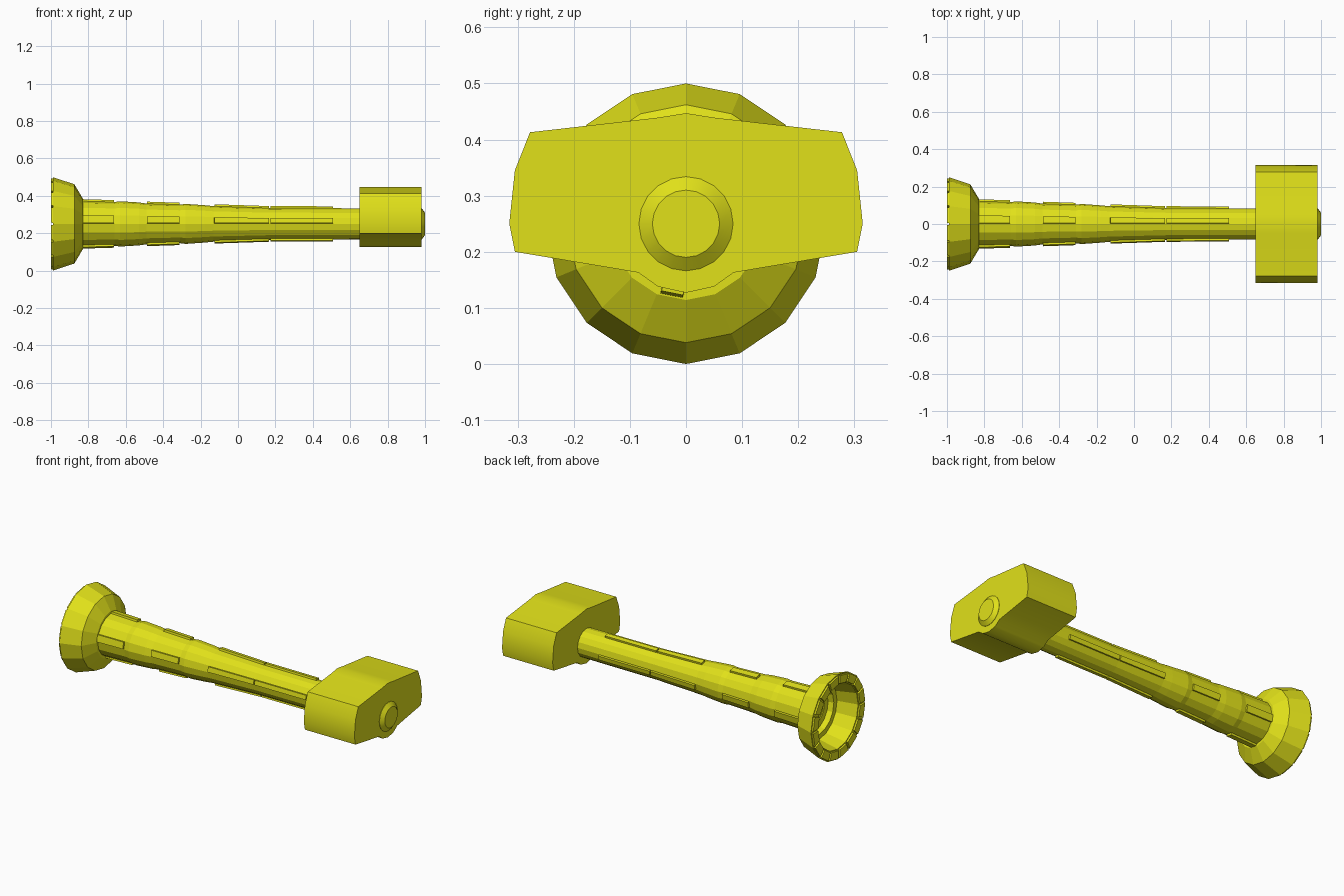
import bpy, bmesh, math

if "Cube" in bpy.data.objects:
    bpy.data.objects.remove(bpy.data.objects["Cube"])

AXIS_Z = 0.25
paint = bpy.data.materials.new("yellow")
paint.diffuse_color = (0.75, 0.75, 0.01, 1)
paint.use_nodes = True
paint.node_tree.nodes["Principled BSDF"].inputs["Base Color"].default_value = paint.diffuse_color


def finish(bm, name, smooth=None):
    mesh = bpy.data.meshes.new(name)
    bm.to_mesh(mesh)
    bm.free()
    mesh.materials.append(paint)
    ob = bpy.data.objects.new(name, mesh)
    bpy.context.collection.objects.link(ob)
    if smooth:
        bpy.ops.object.select_all(action='DESELECT')
        ob.select_set(True)
        bpy.context.view_layer.objects.active = ob
        bpy.ops.object.shade_smooth_by_angle(angle=math.radians(smooth))
    return ob


def lathe(profile, sides=16):
    """Turn (x, radius) points around the long axis; returns mesh and face bands."""
    bm = bmesh.new()
    rings = []
    for x, r in profile:
        rings.append([bm.verts.new((x, -r * math.cos(2 * math.pi * j / sides),
                                    AXIS_Z + r * math.sin(2 * math.pi * j / sides)))
                      for j in range(sides)])
    bands = [[bm.faces.new((a[j], a[(j + 1) % sides], b[(j + 1) % sides], b[j]))
              for j in range(sides)] for a, b in zip(rings, rings[1:])]
    bm.faces.new(rings[0])
    bm.faces.new(rings[-1])
    bmesh.ops.recalc_face_normals(bm, faces=bm.faces)
    return bm, bands


def raise_panels(bm, faces, margin, height):
    bmesh.ops.inset_individual(bm, faces=faces, thickness=margin, use_even_offset=True)
    bmesh.ops.inset_individual(bm, faces=faces, thickness=0.0005, depth=height)


# Hollow flared end with raised rim panels; profile runs inside to outside
bm, bands = lathe([(-0.76, 0.08), (-0.84, 0.09), (-0.84, 0.125), (-0.87, 0.135),
                   (-0.87, 0.165), (-0.99, 0.19), (-0.99, 0.25),
                   (-0.875, 0.212), (-0.83, 0.136), (-0.83, 0.08)])
raise_panels(bm, bands[5], 0.006, 0.01)
finish(bm, "flared_end")

# Tapered handle with four rows of raised grip ribs
bm, bands = lathe([(-0.835, 0.122), (-0.66, 0.117), (-0.63, 0.121), (-0.53, 0.115),
                   (-0.49, 0.109), (-0.31, 0.103), (-0.28, 0.107), (-0.18, 0.1),
                   (-0.13, 0.095), (0.17, 0.085), (0.51, 0.084), (0.66, 0.083)])
ribs = [bands[b][j] for b in (0, 4, 8, 9) for j in (0, 4, 8, 12)]
raise_panels(bm, ribs, 0.003, 0.011)
finish(bm, "handle")

# Hammer head: mirrored cross-section extruded along the handle
half = [(0.05, 0.439), (0.278, 0.413), (0.305, 0.345), (0.315, 0.25),
        (0.305, 0.2), (0.085, 0.163), (0.05, 0.138)]
section = [(0, 0.447)] + half + [(0, 0.127)] + [(-y, z) for y, z in reversed(half)]
bm = bmesh.new()
face = bm.faces.new([bm.verts.new((0.65, y, z)) for y, z in section])
side = bmesh.ops.extrude_face_region(bm, geom=[face])["geom"]
bmesh.ops.translate(bm, vec=(0.33, 0, 0),
                    verts=[g for g in side if isinstance(g, bmesh.types.BMVert)])
bmesh.ops.recalc_face_normals(bm, faces=bm.faces)
finish(bm, "hammer_head", 35)

# Bevelled end cap of the handle
bm, _ = lathe([(0.96, 0.084), (0.982, 0.084), (1.0, 0.06)], 20)
finish(bm, "end_cap", 30)
